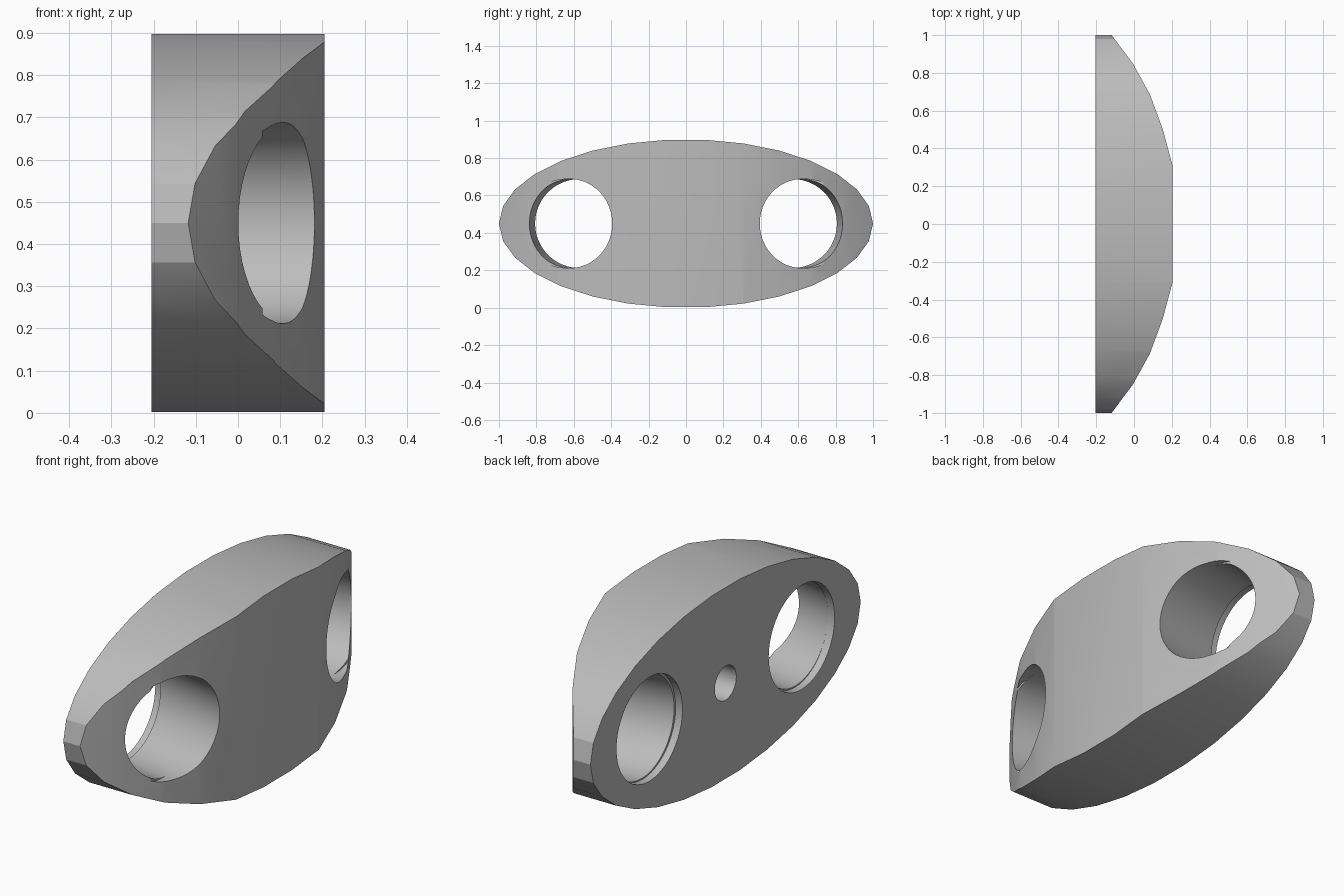
import bpy, bmesh
from math import cos, sin, tau, radians

cube = bpy.data.objects.get("Cube")
if cube:
    bpy.data.objects.remove(cube, do_unlink=True)

MID_Z = 0.45
BACK_X = -0.205

metal = bpy.data.materials.new("plain_grey")
metal.use_nodes = True
grey = (0.5, 0.5, 0.5, 1)
metal.diffuse_color = grey
metal.node_tree.nodes["Principled BSDF"].inputs["Base Color"].default_value = grey


def make_object(name, bm):
    bmesh.ops.recalc_face_normals(bm, faces=bm.faces)
    mesh = bpy.data.meshes.new(name)
    bm.to_mesh(mesh)
    bm.free()
    mesh.materials.append(metal)
    obj = bpy.data.objects.new(name, mesh)
    bpy.context.collection.objects.link(obj)
    return obj


def loft(name, rings, sides):
    """Capped tube along x; each ring is (x, centre y, y radius, z radius)."""
    bm = bmesh.new()
    loops = []
    for x, cy, ry, rz in rings:
        loops.append([bm.verts.new((x, cy + ry * cos(tau * i / sides),
                                    MID_Z + rz * sin(tau * i / sides)))
                      for i in range(sides)])
    for a, b in zip(loops, loops[1:]):
        for i in range(sides):
            j = (i + 1) % sides
            bm.faces.new((a[i], a[j], b[j], b[i]))
    bm.faces.new(loops[0])
    bm.faces.new(loops[-1])
    return make_object(name, bm)


def prism(name, outline, z0, z1):
    """Vertical prism from an (x, y) outline."""
    bm = bmesh.new()
    low = [bm.verts.new((x, y, z0)) for x, y in outline]
    face = bm.faces.new(low)
    out = bmesh.ops.extrude_face_region(bm, geom=[face])
    top = [v for v in out["geom"] if isinstance(v, bmesh.types.BMVert)]
    bmesh.ops.translate(bm, vec=(0, 0, z1 - z0), verts=top)
    return make_object(name, bm)


def boolean(target, tool, operation):
    tool.hide_render = True
    mod = target.modifiers.new(tool.name, 'BOOLEAN')
    mod.operation = operation
    mod.solver = 'EXACT'
    mod.object = tool
    bpy.context.view_layer.objects.active = target
    bpy.ops.object.modifier_apply(modifier=mod.name)
    bpy.data.objects.remove(tool, do_unlink=True)


# Oval body, trimmed by an arched profile on its +x face
body = loft("oval_body", [(BACK_X, 0, 1, 0.45), (0.3, 0, 1, 0.45)], 30)
half = [(0.205, 0.305), (0.153, 0.5), (0.084, 0.687), (-0.005, 0.848),
        (-0.118, 1.0), (-0.2, 1.1)]
arch = [(x, -y) for x, y in reversed(half)] + half + [(-0.5, 1.1), (-0.5, -1.1)]
boolean(body, prism("arch_profile", arch, -0.2, 1.2), 'INTERSECT')

# Leaning through holes, with a rim step at the back and a wider mouth
for side in (1, -1):
    rings = [(-0.25, 0.563, 0.244), (-0.17, 0.563, 0.244), (-0.17, 0.569, 0.238),
             (0.058, 0.61, 0.238), (0.35, 0.663, 0.238)]
    bore = loft("bore", [(x, side * y, r, r) for x, y, r in rings], 48)
    boolean(body, bore, 'DIFFERENCE')
    mouth = loft("mouth", [(0.058, side * 0.637, 0.238, 0.238),
                           (0.35, side * 0.637, 0.238, 0.238)], 48)
    boolean(body, mouth, 'DIFFERENCE')

# Small blind hole in the flat face
boolean(body, loft("pin_hole", [(-0.3, 0, 0.08, 0.08), (0, 0, 0.08, 0.08)], 24),
        'DIFFERENCE')

bpy.ops.object.select_all(action='DESELECT')
body.select_set(True)
bpy.context.view_layer.objects.active = body
bpy.ops.object.shade_smooth_by_angle(angle=radians(20))
